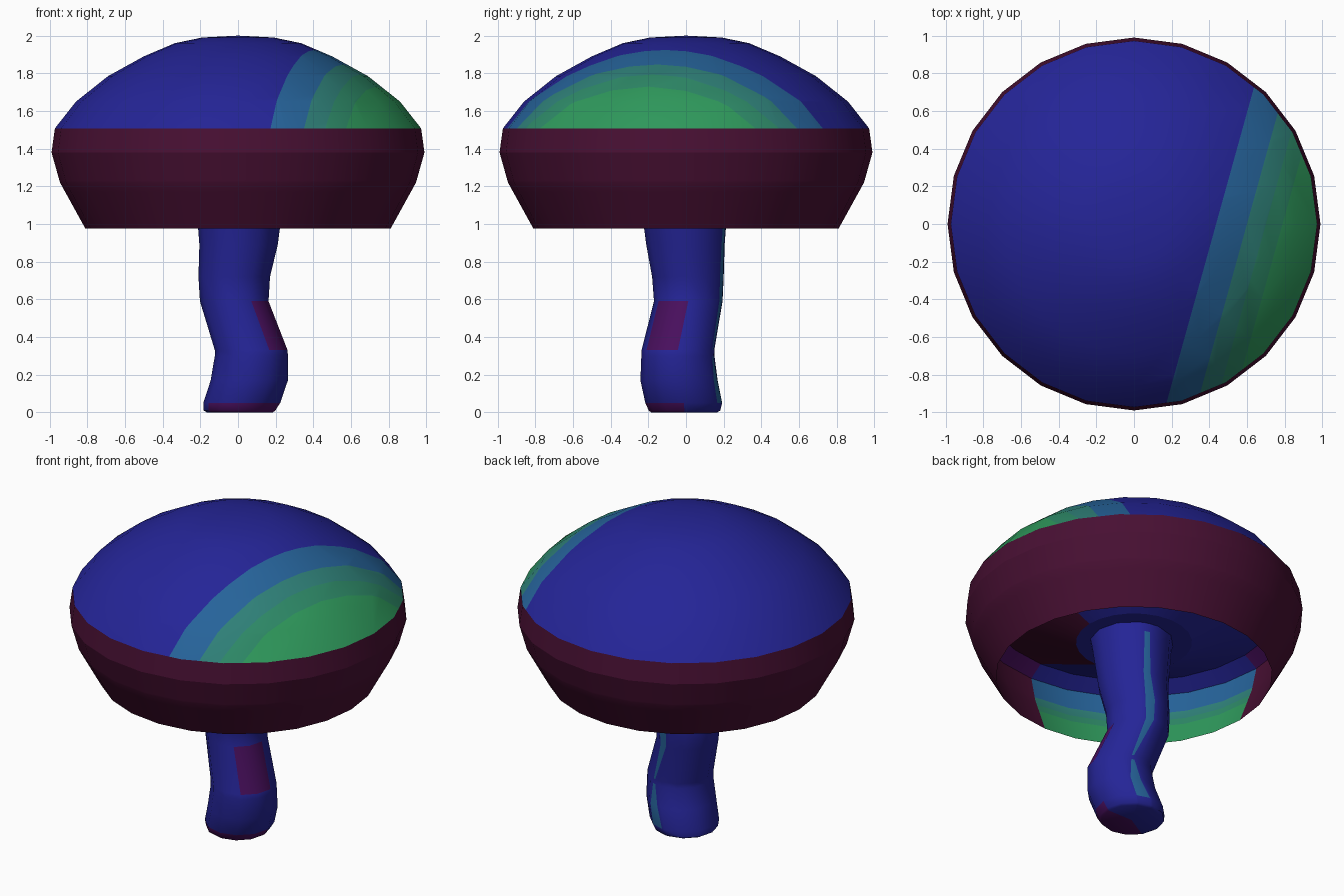
import bpy, bmesh, math
from mathutils import Vector

if "Cube" in bpy.data.objects:
    bpy.data.objects.remove(bpy.data.objects["Cube"])

COLOURS = [
    ("blue", (0.018, 0.018, 0.31)),
    ("teal_blue", (0.019, 0.125, 0.323)),
    ("teal", (0.028, 0.216, 0.188)),
    ("sea_green", (0.027, 0.254, 0.138)),
    ("green", (0.028, 0.32, 0.107)),
    ("burgundy", (0.065, 0.005, 0.033)),
    ("purple", (0.07, 0.005, 0.117)),
]
BLUE, TEAL_BLUE, TEAL, SEA_GREEN, GREEN, BURGUNDY, PURPLE = range(7)
MATS = []
for name, rgb in COLOURS:
    m = bpy.data.materials.new(name)
    m.diffuse_color = (*rgb, 1)
    m.use_nodes = True
    m.node_tree.nodes["Principled BSDF"].inputs["Base Color"].default_value = m.diffuse_color
    MATS.append(m)


def skin(rings):
    """Join closed rings of points, listed along the outside from top to bottom."""
    bm = bmesh.new()
    vr = [[bm.verts.new(p) for p in ring] for ring in rings]
    n = len(vr[0])
    for a, b in zip(vr, vr[1:]):
        for j in range(n):
            k = (j + 1) % n
            bm.faces.new((a[j], b[j], b[k], a[k]))
    bmesh.ops.remove_doubles(bm, verts=bm.verts[:], dist=1e-5)
    return bm


def lathe(profile, sides=24):
    step = math.tau / sides
    return skin([[(r * math.cos(j * step), r * math.sin(j * step), z)
                  for j in range(sides)] for r, z in profile])


def cut(bm, point, normal):
    bmesh.ops.bisect_plane(bm, geom=bm.verts[:] + bm.edges[:] + bm.faces[:],
                           dist=1e-5, plane_co=point, plane_no=normal)


def finish(name, bm, rule, angle):
    for f in bm.faces:
        f.material_index = rule(f.calc_center_median(), f)
    me = bpy.data.meshes.new(name)
    bm.to_mesh(me)
    bm.free()
    for m in MATS:
        me.materials.append(m)
    ob = bpy.data.objects.new(name, me)
    bpy.context.collection.objects.link(ob)
    bpy.ops.object.select_all(action='DESELECT')
    ob.select_set(True)
    bpy.context.view_layer.objects.active = ob
    bpy.ops.object.shade_smooth_by_angle(angle=math.radians(angle))
    return ob


def degrees(x, y):
    return math.degrees(math.atan2(y, x))


# Cap dome, with straight colour bands towards the right side
dome = lathe([(0, 2.0), (0.19, 1.99), (0.335, 1.96), (0.5, 1.89),
              (0.69, 1.785), (0.86, 1.65), (0.972, 1.508)])
side = Vector((math.cos(math.radians(-15.5)), math.sin(math.radians(-15.5)), 0))
LIMITS = (0.42, 0.578, 0.675, 0.76)
for d in LIMITS:
    cut(dome, side * d, side)
finish("cap_dome", dome,
       lambda c, f: sum(c.dot(side) > d for d in LIMITS), 35)

# Cap rim, its hollow inside and the underside around the stem
rim = lathe([(0.972, 1.508), (0.99, 1.38), (0.945, 1.22), (0.81, 0.975),
             (0.90, 1.21), (0.935, 1.37), (0.85, 1.43), (0.34, 1.2), (0, 1.2)])
BANDS = (1.23, 1.17, 1.12)
for z in BANDS:
    cut(rim, (0, 0, z), (0, 0, 1))


def rim_colour(c, f):
    r = math.hypot(c.x, c.y)
    a = degrees(c.x, c.y)
    inward = f.normal.x * c.x + f.normal.y * c.y < 0
    front_left = -180 < a < -90
    if r < 0.33:
        return BLUE
    if r < 0.8 and c.z > 1.2:                      # underside cone
        return BURGUNDY if -85 < a < 0 else BLUE
    if inward and c.z > 1.37:                      # ring above the inner wall
        return BLUE if front_left else PURPLE
    if inward and front_left:                      # banded part of inner wall
        return TEAL_BLUE + sum(c.z < z for z in BANDS)
    return BURGUNDY


rim.normal_update()
finish("cap_rim", rim, rim_colour, 22)

# Bent stem: z, centre x, centre y, radius, half width of the streak in degrees
ROWS = [(1.2, 0.01, -0.01, 0.245, 4), (1.15, 0.01, -0.01, 0.235, 4),
        (0.89, 0.003, -0.003, 0.208, 6), (0.72, -0.02, 0.01, 0.19, 9),
        (0.59, -0.02, 0.012, 0.182, 8), (0.33, 0.07, -0.043, 0.193, 2),
        (0.30, 0.071, -0.043, 0.194, 3), (0.17, 0.06, -0.037, 0.205, 9),
        (0.05, 0.02, -0.012, 0.204, 12), (0.01, 0.008, -0.008, 0.19, 12),
        (0, 0.01, -0.01, 0.175, 12), (0, 0.01, -0.01, 0, 12)]
rings = []
for z, cx, cy, r, w in ROWS:
    angles = [0, 30, 60, 73 - w, 73 + w] + list(range(90, 360, 30))
    rings.append([(cx + r * math.cos(math.radians(a)),
                   cy + r * math.sin(math.radians(a)), z) for a in angles])


def axis_at(z):
    for p, q in zip(ROWS, ROWS[1:]):
        if q[0] <= z <= p[0] and p[0] > q[0]:
            t = (p[0] - z) / (p[0] - q[0])
            return p[1] + t * (q[1] - p[1]), p[2] + t * (q[2] - p[2])
    return ROWS[-1][1:3]


def stem_colour(c, f):
    x, y = axis_at(c.z)
    a = degrees(c.x - x, c.y - y)
    if c.z < 0.05:                                 # foot
        return PURPLE if -150 < a < 0 else BLUE
    if 71 < a < 75 and c.z < 1.15 and not 0.30 < c.z < 0.33:
        return TEAL_BLUE                           # streak up the back
    if 0.33 < c.z < 0.59 and -60 < a < 0:          # patch at the front right
        return PURPLE
    return BLUE


finish("stem", skin(rings), stem_colour, 50)
